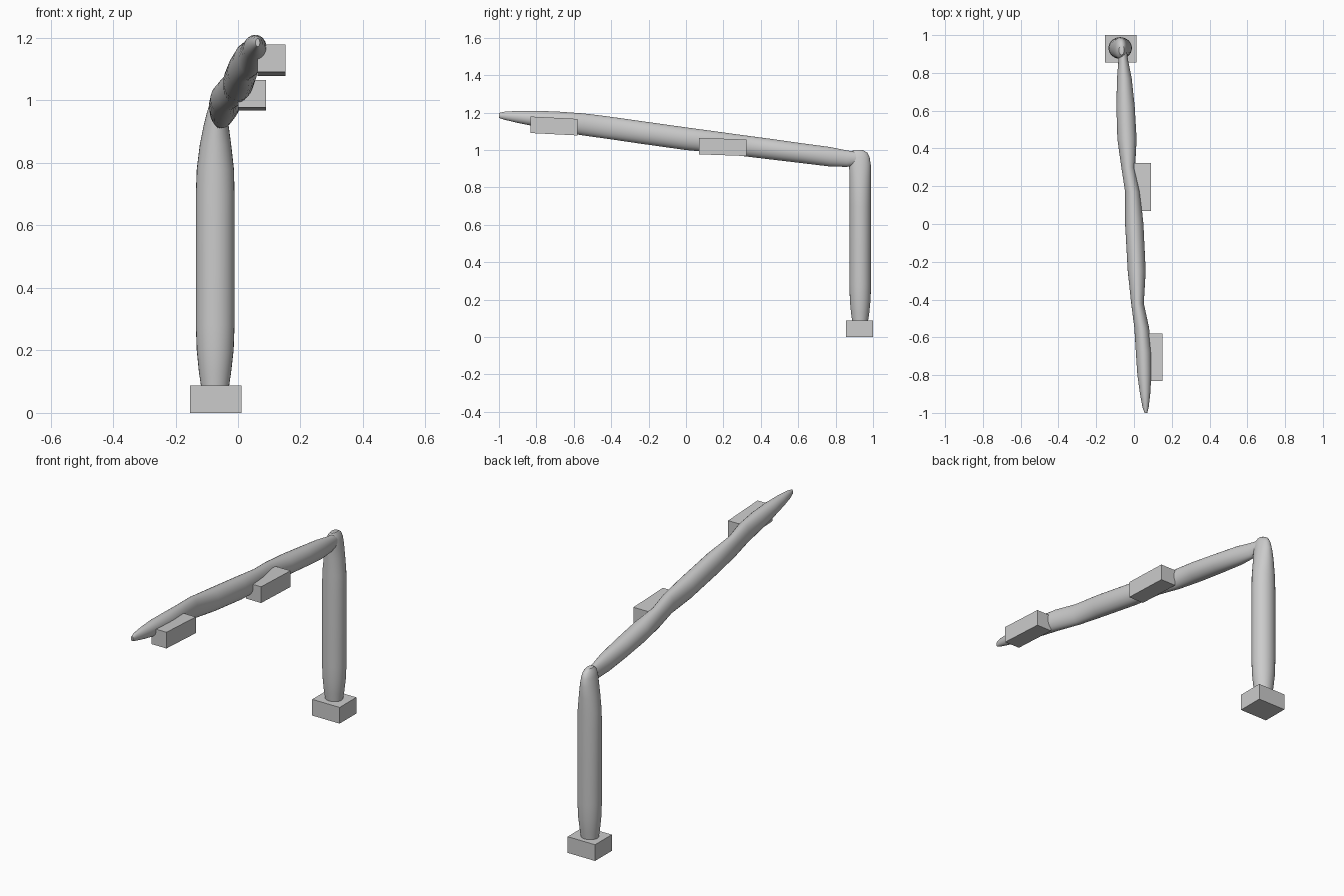
import bpy, bmesh, math

SIDES = 28


def finish(name, bm, smooth=False):
    bmesh.ops.recalc_face_normals(bm, faces=bm.faces)
    mesh = bpy.data.meshes.new(name)
    bm.to_mesh(mesh)
    bm.free()
    obj = bpy.data.objects.new(name, mesh)
    bpy.context.collection.objects.link(obj)
    if smooth:
        bpy.ops.object.select_all(action='DESELECT')
        obj.select_set(True)
        bpy.context.view_layer.objects.active = obj
        bpy.ops.object.shade_smooth_by_angle(angle=math.radians(40))
    return obj


def loft(name, rings, place):
    """Skin elliptical rings (station, a0, a1, b0, b1) into a closed tube."""
    bm = bmesh.new()
    loops = []
    for s, a0, a1, b0, b1 in rings:
        loop = []
        for i in range(SIDES):
            t = 2 * math.pi * i / SIDES
            a = (a0 + a1) / 2 + (a1 - a0) / 2 * math.cos(t)
            b = (b0 + b1) / 2 + (b1 - b0) / 2 * math.sin(t)
            loop.append(bm.verts.new(place(s, a, b)))
        loops.append(loop)
    for p, q in zip(loops, loops[1:]):
        for i in range(SIDES):
            j = (i + 1) % SIDES
            bm.faces.new((p[i], p[j], q[j], q[i]))
    bm.faces.new(loops[0])
    bm.faces.new(loops[-1])
    return finish(name, bm, True)


def block(name, x0, x1, y0, y1, z0, z1, rise=0.0):
    """Box whose front end (y0) is lifted by rise."""
    bm = bmesh.new()
    bmesh.ops.create_cube(bm, size=1)
    for v in bm.verts:
        fx, fy, fz = (c + 0.5 for c in v.co)
        v.co = (x0 + fx * (x1 - x0), y0 + fy * (y1 - y0),
                z0 + fz * (z1 - z0) + (1 - fy) * rise)
    return finish(name, bm)


# Base plinth
block("base", -0.153, 0.012, 0.856, 1.0, 0.0, 0.088)

# Upright post: z, x range, y range
loft("post", [
    (0.05, -0.115, -0.032, 0.892, 0.970),
    (0.09, -0.119, -0.028, 0.888, 0.974),
    (0.13, -0.125, -0.022, 0.882, 0.980),
    (0.20, -0.132, -0.014, 0.876, 0.987),
    (0.28, -0.135, -0.011, 0.874, 0.989),
    (0.70, -0.135, -0.011, 0.874, 0.989),
    (0.78, -0.132, -0.013, 0.874, 0.989),
    (0.86, -0.122, -0.022, 0.874, 0.989),
    (0.92, -0.110, -0.030, 0.872, 0.988),
    (0.96, -0.100, -0.036, 0.870, 0.982),
    (0.985, -0.092, -0.042, 0.878, 0.970),
    (1.0, -0.080, -0.052, 0.895, 0.945),
], lambda s, a, b: (a, b, s))

# Overhanging arm of three offset swellings: y, x range, z range
loft("arm", [
    (0.91, -0.083, -0.037, 0.920, 0.990),
    (0.86, -0.083, -0.030, 0.910, 0.998),
    (0.77, -0.090, -0.012, 0.912, 1.016),
    (0.62, -0.093, 0.004, 0.930, 1.036),
    (0.45, -0.088, 0.014, 0.950, 1.060),
    (0.30, -0.067, 0.006, 0.968, 1.080),
    (0.17, -0.047, 0.032, 0.985, 1.098),
    (0.00, -0.047, 0.050, 1.000, 1.121),
    (-0.25, -0.033, 0.062, 1.035, 1.156),
    (-0.42, -0.015, 0.052, 1.060, 1.180),
    (-0.55, 0.002, 0.080, 1.078, 1.196),
    (-0.68, 0.010, 0.092, 1.100, 1.205),
    (-0.80, 0.018, 0.092, 1.125, 1.210),
    (-0.90, 0.032, 0.086, 1.145, 1.209),
    (-0.97, 0.045, 0.078, 1.162, 1.205),
    (-1.0, 0.056, 0.070, 1.172, 1.198),
], lambda s, a, b: (a, s, b))

# Two lamp boxes hung along the side of the arm
for name, x, y, z, rise in (("inner_lamp", 0.0, 0.07, 0.968, 0.009),
                            ("outer_lamp", 0.062, -0.832, 1.078, 0.013)):
    block(name, x, x + 0.09, y, y + 0.253, z, z + 0.088, rise)
